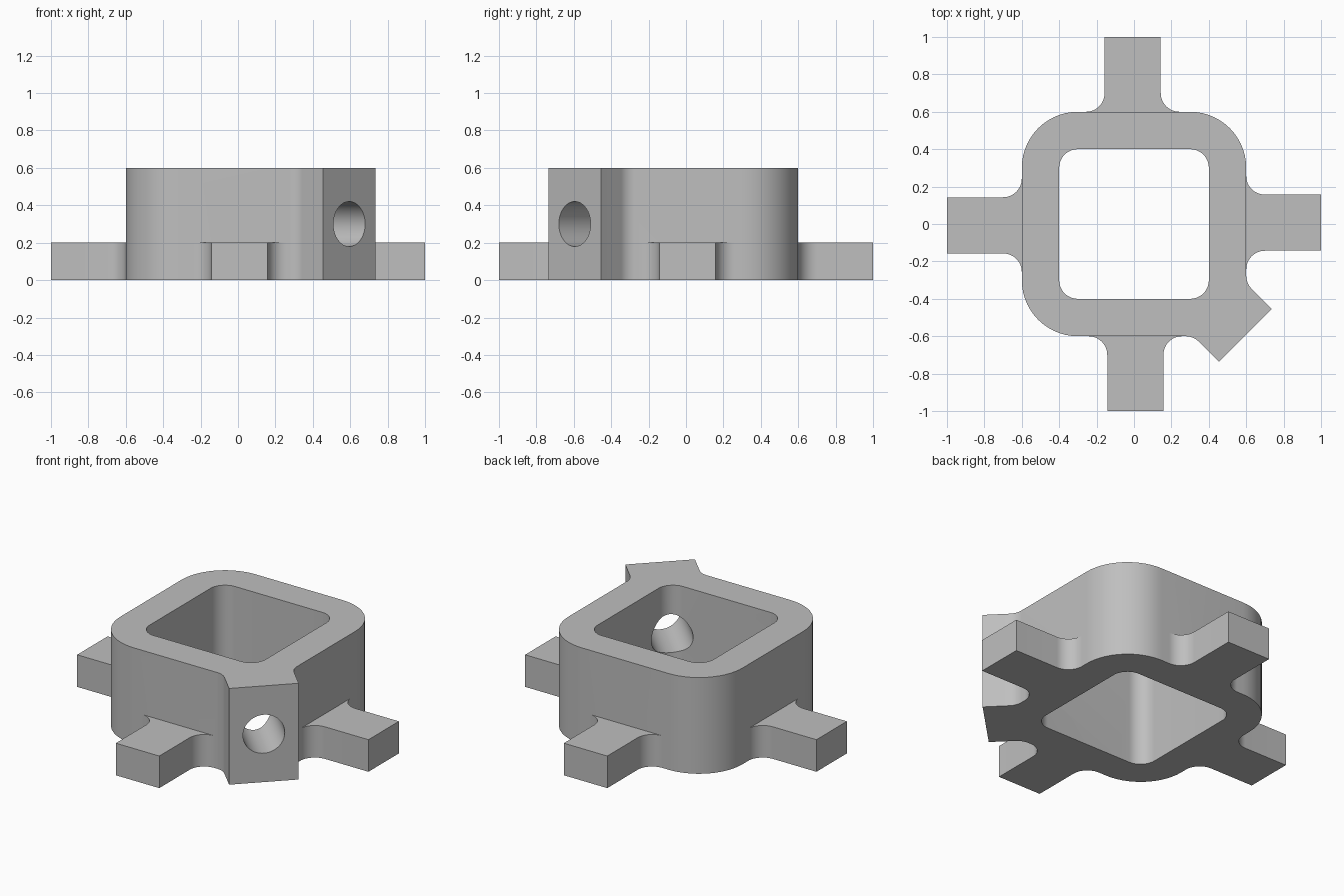
import bpy, bmesh, math
from mathutils import Vector, Matrix

if "Cube" in bpy.data.objects:
    bpy.data.objects.remove(bpy.data.objects["Cube"], do_unlink=True)

grey = bpy.data.materials.new("plain grey")
grey.use_nodes = True
COLOUR = (0.52, 0.52, 0.52, 1)
grey.diffuse_color = COLOUR
grey.node_tree.nodes["Principled BSDF"].inputs["Base Color"].default_value = COLOUR


def rounded(corners, steps=14):
    """Turn (x, y, radius) corners into an outline with round corners."""
    out = []
    for i, (x, y, r) in enumerate(corners):
        p = Vector((x, y))
        if r == 0:
            out.append(p)
            continue
        a = (Vector(corners[i - 1][:2]) - p).normalized()
        b = (Vector(corners[(i + 1) % len(corners)][:2]) - p).normalized()
        half = a.angle(b) / 2
        centre = p + (a + b).normalized() * r / math.sin(half)
        start = p + a * r / math.tan(half) - centre
        end = p + b * r / math.tan(half) - centre
        sweep = math.atan2(start.x * end.y - start.y * end.x, start.dot(end))
        for k in range(steps + 1):
            out.append(centre + Matrix.Rotation(sweep * k / steps, 2) @ start)
    return out


def prism(name, outline, z0, z1, turn=0):
    """Extrude an outline upward, then turn it about the z axis."""
    bm = bmesh.new()
    face = bm.faces.new([bm.verts.new((p.x, p.y, z0)) for p in outline])
    top = bmesh.ops.extrude_face_region(bm, geom=[face])["geom"]
    bmesh.ops.translate(bm, vec=(0, 0, z1 - z0),
                        verts=[v for v in top if isinstance(v, bmesh.types.BMVert)])
    bmesh.ops.recalc_face_normals(bm, faces=bm.faces)
    bm.transform(Matrix.Rotation(turn, 4, "Z"))
    mesh = bpy.data.meshes.new(name)
    bm.to_mesh(mesh)
    bm.free()
    mesh.materials.append(grey)
    obj = bpy.data.objects.new(name, mesh)
    bpy.context.collection.objects.link(obj)
    return obj


def combine(target, other, operation):
    """Apply a boolean and remove the helper."""
    mod = target.modifiers.new("boolean", "BOOLEAN")
    mod.operation, mod.solver, mod.object = operation, "EXACT", other
    bpy.context.view_layer.objects.active = target
    bpy.ops.object.modifier_apply(modifier=mod.name)
    bpy.data.objects.remove(other, do_unlink=True)


# Square housing with a diagonal boss on its front left corner
W, H = 0.6, 0.6
near, far = 0.454, 0.736
root = far - near + 0.001 - W
housing = prism("housing", rounded([
    (-W, -W, 0.3), (-root, -W, 0.1), (near, -far, 0), (far, -near, 0),
    (W, root, 0.1), (W, W, 0.3), (-W, W, 0.3)]), 0, H)

# Four mounting arms with filleted roots
lo, hi, r = -0.143, 0.157, 0.1
arm = rounded([
    (0.55, lo - r, 0), (W, lo - r, 0), (W, lo, r), (1, lo, 0),
    (1, hi, 0), (W, hi, r), (W, hi + r, 0), (0.55, hi + r, 0)])
for i in range(4):
    combine(housing, prism("mounting_arm", arm, 0, 0.2, i * math.pi / 2), "UNION")

# Square opening through the middle
opening = rounded([(-0.4, -0.4, 0.1), (0.4, -0.4, 0.1), (0.4, 0.4, 0.1), (-0.4, 0.4, 0.1)])
combine(housing, prism("opening_cutter", opening, -0.1, H + 0.1), "DIFFERENCE")

# Round hole through the boss into the opening
bpy.ops.mesh.primitive_cylinder_add(
    vertices=64, radius=0.12, depth=0.9, location=(0.5, -0.5, 0.3),
    rotation=(math.pi / 2, 0, math.pi / 4))
hole = bpy.context.object
hole.data.materials.append(grey)
combine(housing, hole, "DIFFERENCE")

# Smooth curves, sharp edges
bpy.ops.object.select_all(action="DESELECT")
housing.select_set(True)
bpy.context.view_layer.objects.active = housing
bpy.ops.object.shade_smooth_by_angle(angle=math.radians(25))
